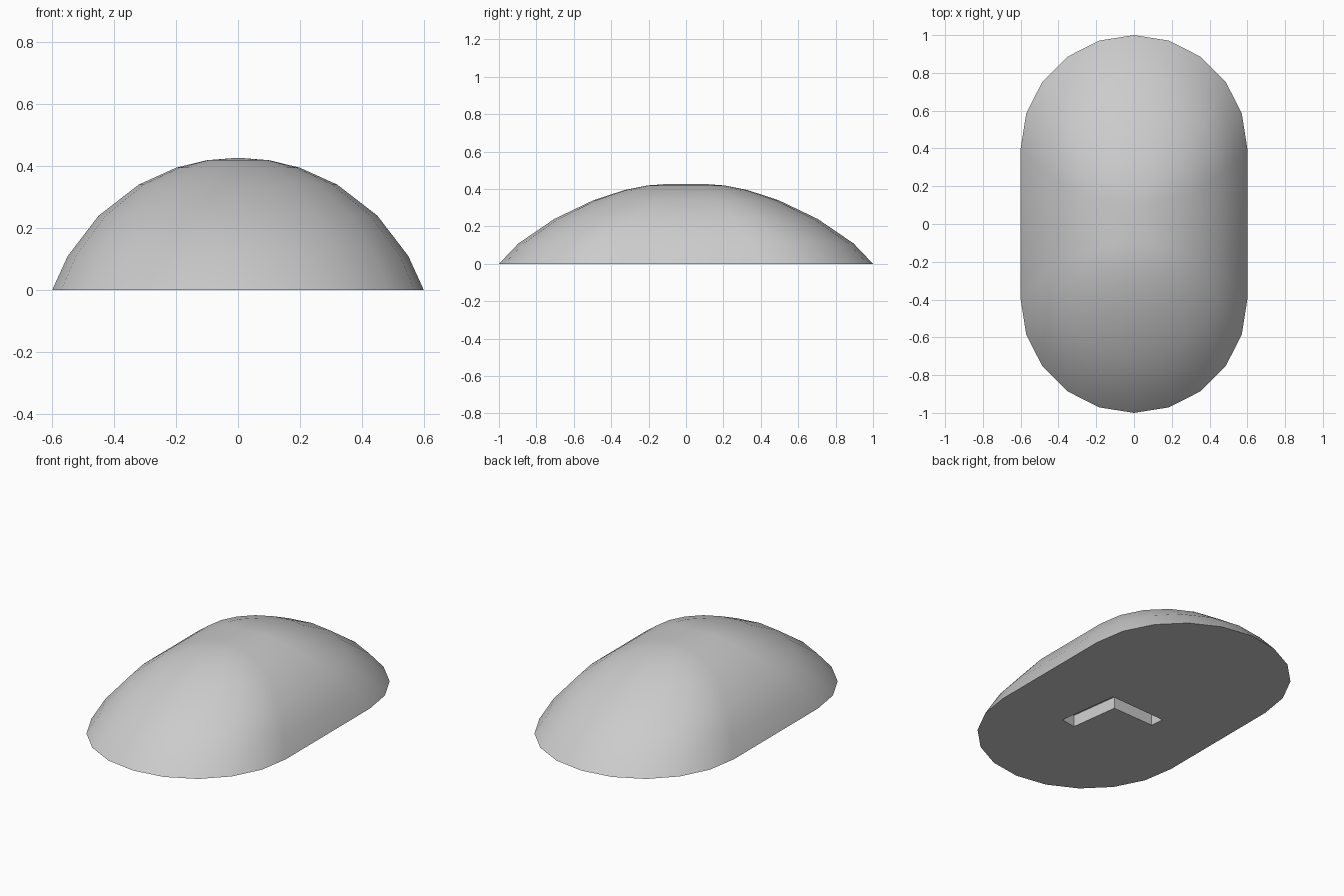
import bpy, bmesh
from math import sin, cos, pi, sqrt, radians

cube = bpy.data.objects.get("Cube")
if cube:
    bpy.data.objects.remove(cube, do_unlink=True)

HALF_WIDTH, HEIGHT, SIDES = 0.6, 0.427, 10
RADIUS = (HALF_WIDTH ** 2 + HEIGHT ** 2) / (2 * HEIGHT)

grey = bpy.data.materials.new("light grey")
grey.use_nodes = True
colour = (0.6, 0.6, 0.6, 1)
grey.diffuse_color = colour
grey.node_tree.nodes["Principled BSDF"].inputs["Base Color"].default_value = colour


def make_object(name, bm):
    bmesh.ops.recalc_face_normals(bm, faces=bm.faces)
    mesh = bpy.data.meshes.new(name)
    bm.to_mesh(mesh)
    bm.free()
    mesh.materials.append(grey)
    obj = bpy.data.objects.new(name, mesh)
    bpy.context.collection.objects.link(obj)
    return obj


def stadium(width, straight, z):
    """Outline with straight sides and half-round ends."""
    points = []
    for end, start in ((1, 0), (-1, pi)):
        for i in range(SIDES + 1):
            a = start + pi * i / SIDES
            points.append((width * cos(a), end * straight + width * sin(a), z))
    return points


# Domed shell: stadium rings shrinking along a circular arc to a short ridge
bm = bmesh.new()
rings = []
for w in (HALF_WIDTH, 0.55, 0.45, 0.32, 0.2, 0.1, 0):
    z = sqrt(RADIUS ** 2 - w ** 2) - (RADIUS - HEIGHT)
    straight = 0.4 - 0.3 * (max(z, 0) / HEIGHT) ** 1.25
    rings.append([bm.verts.new(p) for p in stadium(w, straight, max(z, 0))])
count = len(rings[0])
for low, high in zip(rings, rings[1:]):
    for i in range(count):
        j = (i + 1) % count
        bm.faces.new((low[i], low[j], high[j], high[i]))
bm.faces.new(reversed(rings[0]))
bmesh.ops.remove_doubles(bm, verts=bm.verts, dist=0.0005)
dome = make_object("dome_shell", bm)

# Bent slot sunk into the flat underside
bm = bmesh.new()
slot = [(0.15, 0), (0.2, -0.37), (0.105, -0.385),
        (0.065, -0.09), (-0.21, -0.1), (-0.217, -0.018)]
face = bm.faces.new([bm.verts.new((x, y, -0.07)) for x, y in slot])
top = bmesh.ops.extrude_face_region(bm, geom=[face])["geom"]
bmesh.ops.translate(bm, vec=(0, 0, 0.14),
                    verts=[v for v in top if isinstance(v, bmesh.types.BMVert)])
cutter = make_object("slot_cutter", bm)
cutter.hide_render = True

cut = dome.modifiers.new("underside slot", "BOOLEAN")
cut.operation = "DIFFERENCE"
cut.solver = "EXACT"
cut.object = cutter

bpy.ops.object.select_all(action="DESELECT")
dome.select_set(True)
bpy.context.view_layer.objects.active = dome
bpy.ops.object.modifier_apply(modifier=cut.name)
bpy.data.objects.remove(cutter, do_unlink=True)
bpy.ops.object.shade_smooth_by_angle(angle=radians(35))
